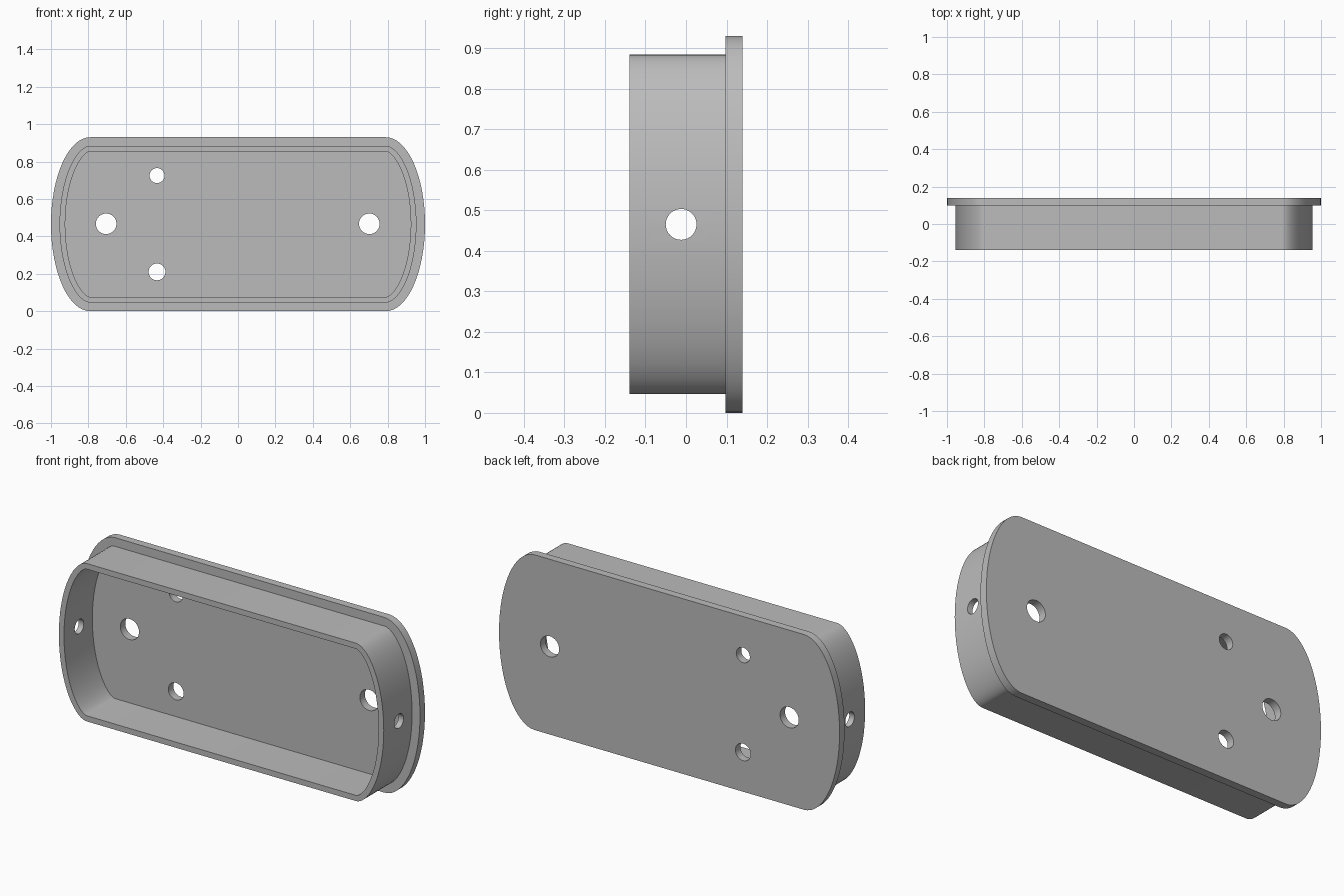
import bpy, bmesh, math
from mathutils import Matrix

cube = bpy.data.objects.get("Cube")
if cube:
    bpy.data.objects.remove(cube, do_unlink=True)

MID_Z = 0.465
STRAIGHT = 0.79          # half length of the straight edges
END_A, END_B = 0.21, 0.465   # semi-axes of the rounded ends
STEPS = 32

grey = bpy.data.materials.new("plain grey")
grey.use_nodes = True
grey.diffuse_color = (0.5, 0.5, 0.5, 1)
grey.node_tree.nodes["Principled BSDF"].inputs["Base Color"].default_value = (0.5, 0.5, 0.5, 1)


def outline(inset):
    """Long outline with elliptical ends, moved inward by an even inset."""
    points = []
    for side in (1, -1):
        for i in range(STEPS + 1):
            t = -math.pi / 2 + math.pi * i / STEPS
            nx, nz = math.cos(t) / END_A, math.sin(t) / END_B
            n = math.hypot(nx, nz)
            x = END_A * math.cos(t) - inset * nx / n
            z = END_B * math.sin(t) - inset * nz / n
            points.append((side * (STRAIGHT + x), MID_Z + side * z))
    return points


def make_object(name, bm):
    bmesh.ops.recalc_face_normals(bm, faces=bm.faces)
    mesh = bpy.data.meshes.new(name)
    bm.to_mesh(mesh)
    bm.free()
    mesh.materials.append(grey)
    obj = bpy.data.objects.new(name, mesh)
    bpy.context.collection.objects.link(obj)
    return obj


# Cover: flange, wall and hollow as one closed loft of (inset, y) rings
bm = bmesh.new()
sections = [(0, 0.14), (0, 0.098), (0.046, 0.098), (0.046, -0.14),
            (0.076, -0.14), (0.076, 0.098)]
rings = [[bm.verts.new((x, y, z)) for x, z in outline(inset)] for inset, y in sections]
for a, b in zip(rings, rings[1:]):
    for i in range(len(a)):
        j = (i + 1) % len(a)
        bm.faces.new((a[i], a[j], b[j], b[i]))
bm.faces.new(rings[0])
bm.faces.new(rings[-1])
cover = make_object("cover", bm)


def drill(name, centre, radius, depth, axis):
    """Cut a round hole through the cover."""
    cut = bmesh.new()
    turn = Matrix.Rotation(math.pi / 2, 4, "X" if axis == "Y" else "Y")
    bmesh.ops.create_cone(cut, cap_ends=True, segments=40, radius1=radius,
                          radius2=radius, depth=depth,
                          matrix=Matrix.Translation(centre) @ turn)
    cutter = make_object(name, cut)
    cutter.hide_render = True
    mod = cover.modifiers.new(name, "BOOLEAN")
    mod.operation = "DIFFERENCE"
    mod.solver = "EXACT"
    mod.object = cutter
    bpy.ops.object.modifier_apply(modifier=name)
    bpy.data.objects.remove(cutter, do_unlink=True)


bpy.ops.object.select_all(action="DESELECT")
bpy.context.view_layer.objects.active = cover
cover.select_set(True)

# Holes through the back plate
for x, z, r in [(-0.705, 0.467, 0.055), (0.702, 0.467, 0.055),
                (-0.433, 0.725, 0.04), (-0.433, 0.21, 0.045)]:
    drill("plate_hole", (x, 0.12, z), r, 0.2, "Y")

# Hole through each end wall
for side in (-1, 1):
    drill("end_hole", (side * 0.94, -0.012, MID_Z), 0.038, 0.2, "X")

bpy.ops.object.shade_smooth_by_angle(angle=math.radians(30))
